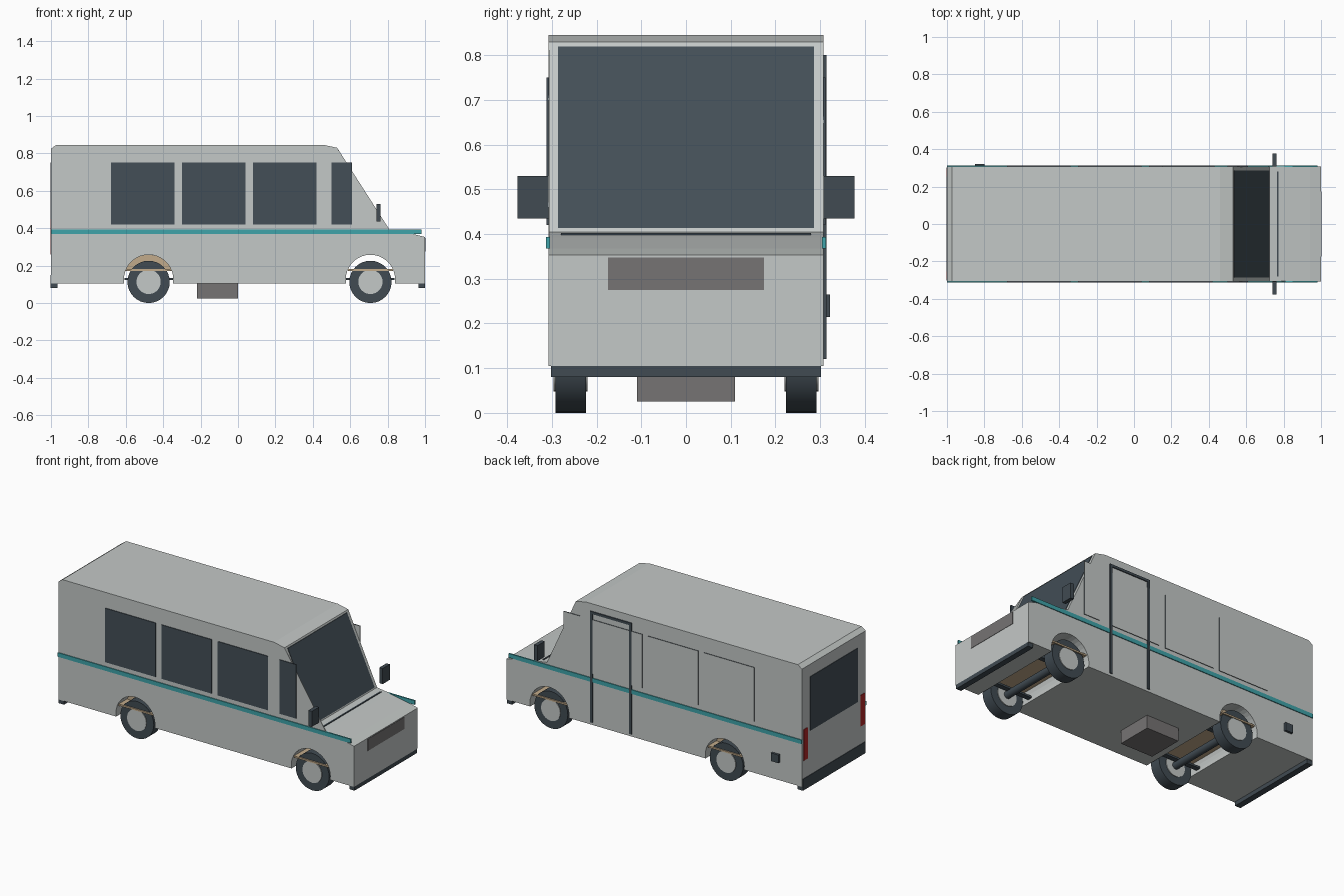
import bpy
import bmesh
import math
from mathutils import Matrix

if "Cube" in bpy.data.objects:
    bpy.data.objects.remove(bpy.data.objects["Cube"])


def material(name, r, g, b):
    m = bpy.data.materials.new(name)
    m.use_nodes = True
    m.diffuse_color = (r, g, b, 1)
    m.node_tree.nodes["Principled BSDF"].inputs["Base Color"].default_value = (r, g, b, 1)
    return m


PAINT = material("silver_paint", 0.55, 0.58, 0.57)
GLASS = material("dark_glass", 0.056, 0.077, 0.095)
RUBBER = material("black_rubber", 0.052, 0.07, 0.085)
TEAL = material("teal", 0.05, 0.37, 0.40)
BEIGE = material("beige_interior", 0.54, 0.41, 0.26)
GREY = material("dark_grey", 0.18, 0.172, 0.172)
RED = material("red_lamp", 0.45, 0.02, 0.02)


def finish(name, bm, *mats):
    bmesh.ops.recalc_face_normals(bm, faces=bm.faces)
    mesh = bpy.data.meshes.new(name)
    bm.to_mesh(mesh)
    bm.free()
    for m in mats:
        mesh.materials.append(m)
    ob = bpy.data.objects.new(name, mesh)
    bpy.context.collection.objects.link(ob)
    return ob


def box(name, x, y, z, mat):
    """Box from (min, max) pairs."""
    bm = bmesh.new()
    bmesh.ops.create_cube(bm, size=1)
    for v in bm.verts:
        for i, (lo, hi) in enumerate((x, y, z)):
            v.co[i] = lo if v.co[i] < 0 else hi
    return finish(name, bm, mat)


def prism(name, profile, y0, y1, mat):
    """Side profile in x, z swept across the width."""
    bm = bmesh.new()
    face = bm.faces.new([bm.verts.new((x, y0, z)) for x, z in profile])
    swept = bmesh.ops.extrude_face_region(bm, geom=[face])["geom"]
    for v in swept:
        if isinstance(v, bmesh.types.BMVert):
            v.co.y = y1
    return finish(name, bm, mat)


def cylinder(name, x, z, radius, y0, y1, mat, sides=32):
    bm = bmesh.new()
    bmesh.ops.create_cone(bm, cap_ends=True, segments=sides, radius1=radius,
                          radius2=radius, depth=y1 - y0)
    turn = Matrix.Translation((x, (y0 + y1) / 2, z)) @ Matrix.Rotation(math.pi / 2, 4, 'X')
    bmesh.ops.transform(bm, matrix=turn, verts=bm.verts)
    ob = finish(name, bm, mat)
    for p in ob.data.polygons:
        p.use_smooth = len(p.vertices) == 4
    ob.data.set_sharp_from_angle(angle=math.radians(40))
    return ob


HALF = 0.308
FLOOR = 0.105
AXLES = {"rear": -0.478, "front": 0.708}
ARCH_Z, ARCH_R = 0.126, 0.132


def arch(cx, base, steps=20):
    """Arch points from front to rear, above the given height."""
    a0 = math.asin((base - ARCH_Z) / ARCH_R)
    return [(cx + ARCH_R * math.cos(a), ARCH_Z + ARCH_R * math.sin(a))
            for a in (a0 + (math.pi - 2 * a0) * i / steps for i in range(steps + 1))]


# Body shell with wheel tunnels
profile = [(-1, FLOOR), (-1, 0.825), (-0.972, 0.845), (0.46, 0.845), (0.53, 0.83),
           (0.725, 0.405), (0.81, 0.392), (0.94, 0.368), (1, 0.353), (1, FLOOR)]
profile += arch(AXLES["front"], FLOOR) + arch(AXLES["rear"], FLOOR)
prism("body", profile, -HALF, HALF, PAINT)

# Corner panel ahead of the right pillar
prism("right_pillar_panel", [(0.53, 0.83), (0.81, 0.392), (0.725, 0.405)],
      -HALF, -HALF + 0.003, PAINT)

# Windscreen plate lying on the sloped front
slope = (0.725 - 0.53) / (0.83 - 0.405)
lean = lambda z, off: (0.53 + (0.83 - z) * slope + off, z)
prism("windscreen", [lean(0.82, -0.004), lean(0.82, 0.003), lean(0.413, 0.003),
                     lean(0.413, -0.004)], -0.286, 0.286, GLASS)
box("wiper_bar", (0.764, 0.773), (-0.28, 0.28), (0.39, 0.402), RUBBER)

# Side windows: glazed on the right, panelled on the left
for i, span in enumerate([(-0.68, -0.34), (-0.30, 0.04), (0.08, 0.42), (0.50, 0.61)], 1):
    box(f"right_window_{i}", span, (-HALF - 0.004, -HALF + 0.002), (0.42, 0.75), GLASS)
    panel = box(f"left_window_panel_{i}", span, (HALF - 0.002, HALF + 0.004),
                (0.42, 0.75), PAINT)
    panel.data.materials.append(GLASS)
    for p in panel.data.polygons:
        p.material_index = 0 if abs(p.normal.y) > 0.5 else 1

# Entry door frame on the left
door_y = (HALF - 0.002, HALF + 0.006)
box("door_rear_post", (0.15, 0.166), door_y, (0.12, 0.80), RUBBER)
box("door_front_post", (0.414, 0.43), door_y, (0.12, 0.80), RUBBER)
box("door_top_rail", (0.15, 0.43), door_y, (0.785, 0.80), RUBBER)
box("fuel_cap", (-0.85, -0.80), (HALF - 0.005, 0.322), (0.215, 0.265), RUBBER)

# Rear window, front grille, bumpers
box("rear_window", (-1.003, -0.99), (-0.23, 0.23), (0.42, 0.75), GLASS)
box("grille", (0.99, 1.002), (-0.175, 0.175), (0.275, 0.348), GREY)
box("front_bumper", (0.965, 1.0), (-0.302, 0.302), (0.08, FLOOR), RUBBER)
box("rear_bumper", (-1.0, -0.965), (-0.302, 0.302), (0.08, FLOOR), RUBBER)
box("rear_bumper_face", (-1.003, -0.995), (-0.302, 0.302), (0.08, 0.15), RUBBER)

# Paired parts on both sides
for side, s in (("left", 1), ("right", -1)):
    def pair(a, b):
        return tuple(sorted((s * a, s * b)))

    box(f"{side}_stripe", (-1, 0.98), pair(HALF - 0.004, HALF + 0.005), (0.368, 0.393), TEAL)
    box(f"{side}_mirror", (0.74, 0.763), pair(HALF, 0.377), (0.435, 0.53), RUBBER)
    box(f"{side}_tail_lamp", (-1.003, -0.99), pair(0.255, 0.295), (0.26, 0.45), RED)
    for end, x in AXLES.items():
        cylinder(f"{end}_{side}_tyre", x, 0.113, 0.113, *pair(0.224, 0.292), RUBBER)
        cylinder(f"{end}_{side}_hub", x, 0.113, 0.065, *pair(0.22, 0.296), PAINT)
        box(f"{end}_{side}_spring", (x - 0.13, x + 0.13), pair(0.17, 0.20),
            (0.122, 0.134), RUBBER)

# Axles and the interior seen through the tunnels
for end, x in AXLES.items():
    cylinder(f"{end}_axle", x, 0.113, 0.022, -0.23, 0.23, RUBBER, 16)
    box(f"{end}_floor_strip", (x - 0.12, x + 0.12), (-0.30, 0.30), (0.172, 0.182), BEIGE)
prism("rear_wheel_box", arch(AXLES["rear"], 0.172), -0.22, 0.22, BEIGE)

# Underfloor tank
box("underfloor_tank", (-0.22, 0.0), (-0.11, 0.11), (0.025, FLOOR), GREY)
